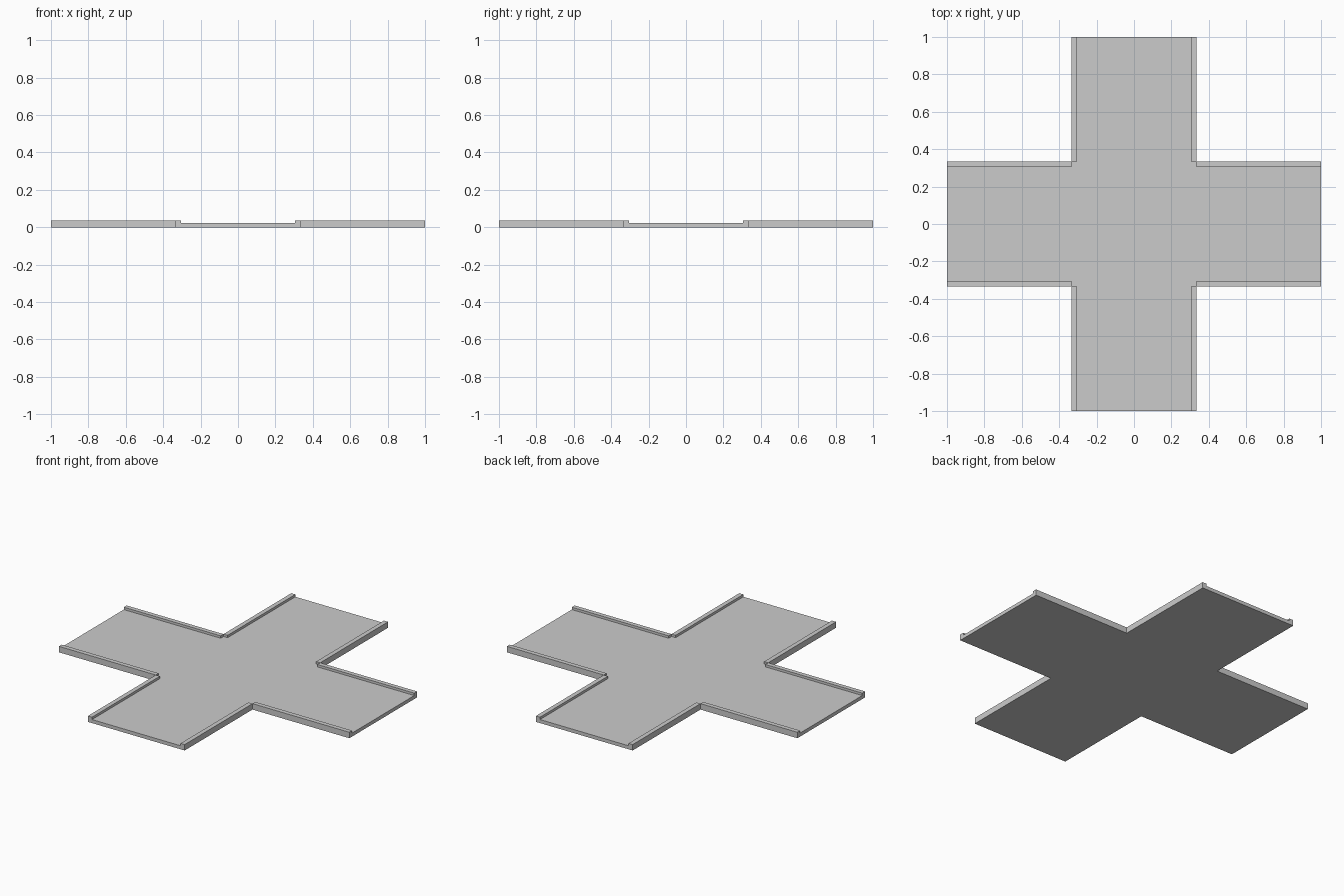
import bpy, bmesh
from math import radians
from mathutils import Matrix, Vector

if "Cube" in bpy.data.objects:
    bpy.data.objects.remove(bpy.data.objects["Cube"])

L = 1.0      # arm reach
W = 0.333    # arm half width
I = 0.305    # inner edge of the kerb
T = 0.022    # road surface height
H = 0.037    # kerb height

bm = bmesh.new()


def face(points, turn=0):
    rot = Matrix.Rotation(radians(turn), 3, 'Z')
    bm.faces.new([bm.verts.new(rot @ Vector(p)) for p in points])


# Arm cross-section: road slab with a raised kerb on either side
profile = [(-W, 0), (W, 0), (W, T), (W, H), (I, H),
           (I, T), (-I, T), (-I, H), (-W, H), (-W, T)]

for turn in (0, 90, 180, 270):
    # Sides, kerbs and road surface of one arm
    for (x0, z0), (x1, z1) in zip(profile, profile[1:] + profile[:1]):
        face([(x0, W, z0), (x1, W, z1), (x1, L, z1), (x0, L, z0)], turn)
    # Outer end of the arm
    face([(x, L, z) for x, z in profile], turn)
    # Inner ends of the two kerbs
    for s in (-1, 1):
        face([(s * I, W, T), (s * W, W, T), (s * W, W, H), (s * I, W, H)], turn)

# Crossing centre, top and bottom
face([(-W, -W, T), (-I, -W, T), (I, -W, T), (W, -W, T),
      (W, -I, T), (W, I, T), (W, W, T), (I, W, T),
      (-I, W, T), (-W, W, T), (-W, I, T), (-W, -I, T)])
face([(-W, -W, 0), (W, -W, 0), (W, W, 0), (-W, W, 0)])

# Weld the pieces and merge coplanar faces
bmesh.ops.remove_doubles(bm, verts=bm.verts, dist=1e-4)
bmesh.ops.recalc_face_normals(bm, faces=bm.faces)
bmesh.ops.dissolve_limit(bm, angle_limit=0.01, verts=bm.verts, edges=bm.edges)
bmesh.ops.recalc_face_normals(bm, faces=bm.faces)

mesh = bpy.data.meshes.new("road_crossing")
bm.to_mesh(mesh)
bm.free()
bpy.context.collection.objects.link(bpy.data.objects.new("road_crossing", mesh))
